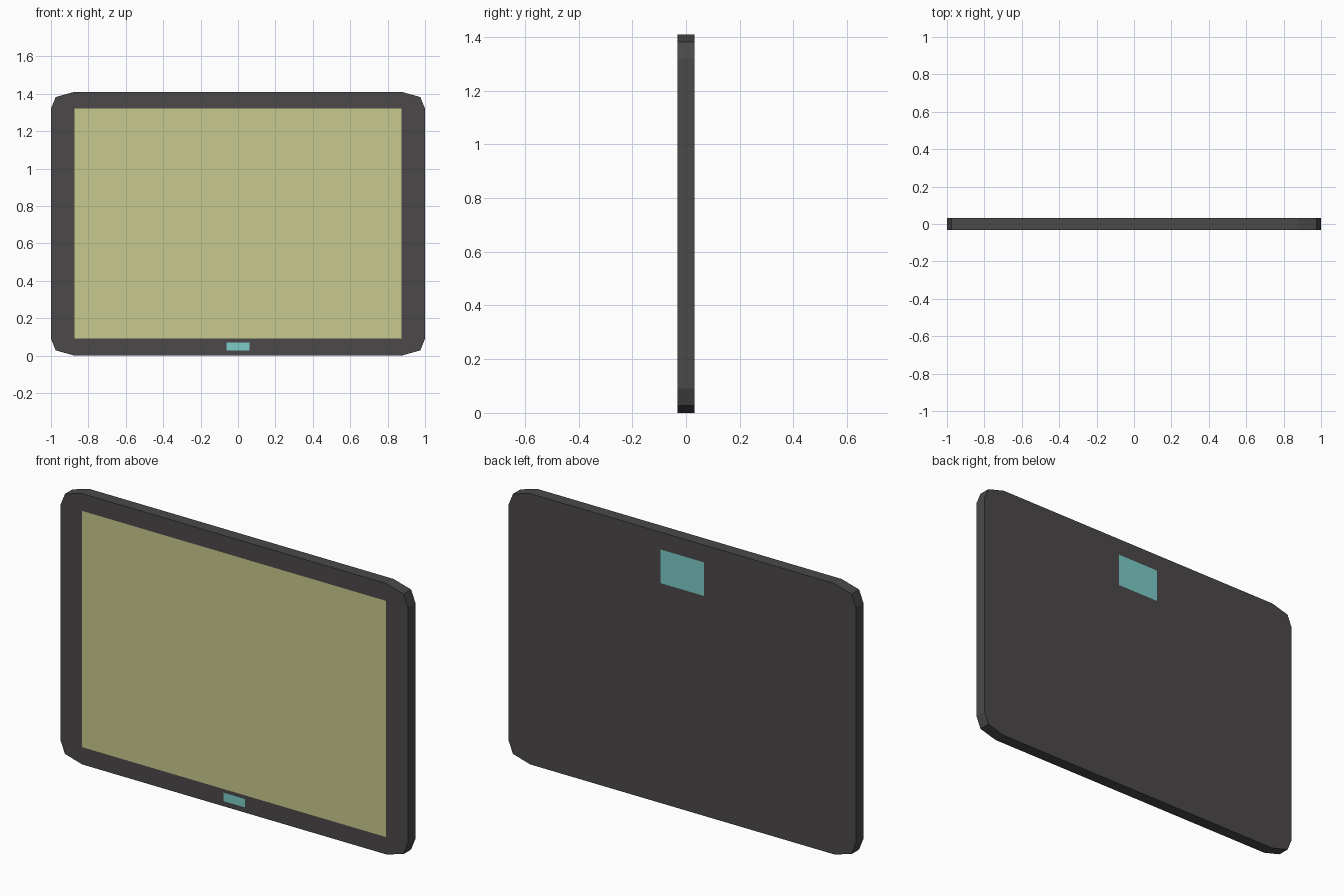
import bpy
import bmesh

if "Cube" in bpy.data.objects:
    bpy.data.objects.remove(bpy.data.objects["Cube"])

HALF_DEPTH = 0.031
TOP = 1.41
LIFT = 0.0006   # tiny lift so the flush panels show cleanly


def material(name, rgb):
    mat = bpy.data.materials.new(name)
    mat.diffuse_color = (*rgb, 1.0)
    mat.use_nodes = True
    mat.node_tree.nodes["Principled BSDF"].inputs["Base Color"].default_value = mat.diffuse_color
    return mat


def link_mesh(name, bm, mat):
    mesh = bpy.data.meshes.new(name)
    bm.to_mesh(mesh)
    bm.free()
    mesh.materials.append(mat)
    obj = bpy.data.objects.new(name, mesh)
    bpy.context.collection.objects.link(obj)
    return obj


def flush_panel(name, half_w, z0, z1, side, mat):
    """Flat rectangle on the front (side=-1) or back (side=1) face."""
    y = side * (HALF_DEPTH + LIFT)
    s = -side * half_w
    bm = bmesh.new()
    corners = [(-s, z0), (s, z0), (s, z1), (-s, z1)]
    bm.faces.new([bm.verts.new((x, y, z)) for x, z in corners])
    return link_mesh(name, bm, mat)


dark = material("dark_casing", (0.07, 0.066, 0.066))
olive = material("pale_screen", (0.58, 0.59, 0.27))
teal = material("teal_accent", (0.20, 0.60, 0.57))

# Casing: rectangle with two-step chamfered corners, extruded in depth
quarter = [(1.0, 0.615), (0.975, 0.677), (0.875, TOP / 2)]
outline = (quarter
           + [(-x, z) for x, z in reversed(quarter)]
           + [(-x, -z) for x, z in quarter]
           + [(x, -z) for x, z in reversed(quarter)])
bm = bmesh.new()
front = bm.faces.new([bm.verts.new((x, -HALF_DEPTH, z + TOP / 2)) for x, z in outline])
ext = bmesh.ops.extrude_face_region(bm, geom=[front], use_keep_orig=True)
moved = [v for v in ext["geom"] if isinstance(v, bmesh.types.BMVert)]
bmesh.ops.translate(bm, verts=moved, vec=(0, 2 * HALF_DEPTH, 0))
bmesh.ops.recalc_face_normals(bm, faces=bm.faces)
link_mesh("casing", bm, dark)

# Screen and button on the front, small plate on the back
flush_panel("screen", 0.875, 0.09, 1.32, -1, olive)
flush_panel("home_button", 0.0625, 0.027, 0.071, -1, teal)
flush_panel("rear_plate", 0.125, 1.145, 1.32, 1, teal)
